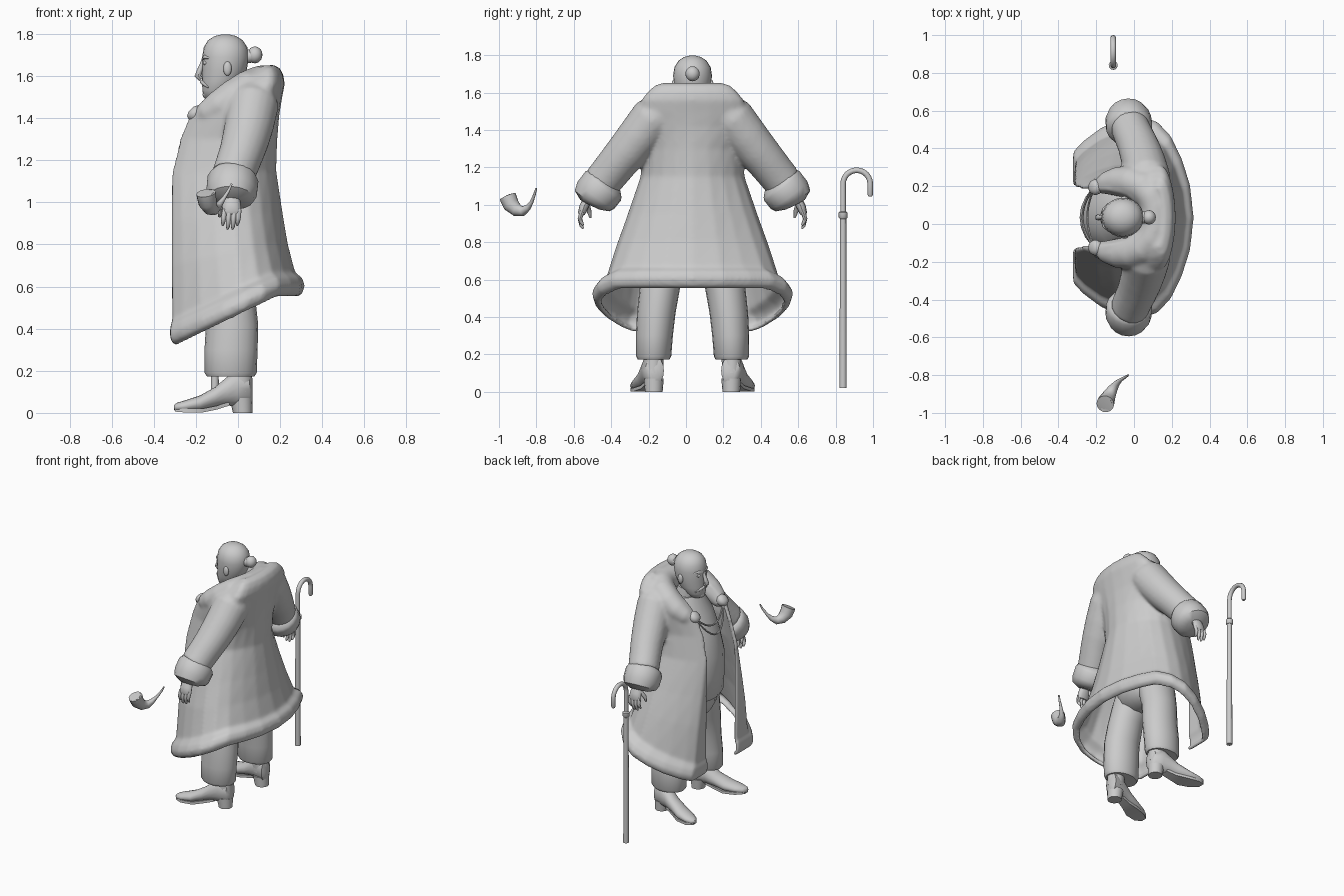
import bpy, bmesh, math
from mathutils import Vector as V

Y0 = 0.035  # body centre line; the figure faces -x
grey = bpy.data.materials.new("plain_grey")
grey.diffuse_color = (0.6, 0.6, 0.6, 1)


def finish(name, bm, angle=45):
    bmesh.ops.recalc_face_normals(bm, faces=bm.faces)
    me = bpy.data.meshes.new(name)
    bm.to_mesh(me)
    bm.free()
    me.materials.append(grey)
    ob = bpy.data.objects.new(name, me)
    bpy.context.collection.objects.link(ob)
    bpy.ops.object.select_all(action='DESELECT')
    ob.select_set(True)
    bpy.context.view_layer.objects.active = ob
    bpy.ops.object.shade_smooth_by_angle(angle=math.radians(angle))
    return ob


def skin(name, rings, closed=True, angle=45):
    """Join rings of points into one surface; closed rings get end caps."""
    bm = bmesh.new()
    vs = [[bm.verts.new(p) for p in r] for r in rings]
    n = len(vs[0])
    for a, b in zip(vs, vs[1:]):
        for i in range(n if closed else n - 1):
            j = (i + 1) % n
            bm.faces.new((a[i], a[j], b[j], b[i]))
    if closed:
        bm.faces.new(vs[0])
        bm.faces.new(vs[-1])
    return finish(name, bm, angle)


def ring(c, a, b, n=18):
    return [V(c) + V(a) * math.cos(t) + V(b) * math.sin(t)
            for t in (2 * math.pi * i / n for i in range(n))]


def stack(name, levels, n=20):
    """Horizontal ellipses: (z, x, y, rx, ry), y measured from the body centre."""
    return skin(name, [ring((x, Y0 + y, z), (rx, 0, 0), (0, ry, 0), n)
                       for z, x, y, rx, ry in levels])


def tube(name, pts, radii, n=14, y0=Y0):
    """Round tube through pts with a radius for each point."""
    pts = [V((p[0], p[1] + y0, p[2])) for p in pts]
    if not isinstance(radii, (list, tuple)):
        radii = [radii] * len(pts)
    rings, prev = [], None
    for i, p in enumerate(pts):
        t = (pts[min(i + 1, len(pts) - 1)] - pts[max(i - 1, 0)]).normalized()
        if prev is None:
            prev = t.orthogonal()
        a = (prev - t * prev.dot(t)).normalized()
        prev = a
        rings.append(ring(p, a * radii[i], t.cross(a) * radii[i], n))
    return skin(name, rings)


def ball(name, c, s):
    bm = bmesh.new()
    bmesh.ops.create_uvsphere(bm, u_segments=16, v_segments=10, radius=1)
    for v in bm.verts:
        v.co = V((c[0] + v.co.x * s[0], c[1] + Y0 + v.co.y * s[1], c[2] + v.co.z * s[2]))
    return finish(name, bm, 60)


# Coat with a rolled hem: open C-shaped sections, squarer across the shoulders
# (z back, z front, x front, x back, half width, half opening)
section = [(1, 0), (.97, .32), (.9, .58), (.81, .8), (.7, .94), (.56, 1), (.4, .97),
           (.23, .88), (.08, .75), (0, .65), (0, 0)]
levels = [(.558, .33, -.285, .27, .488, .165), (.575, .345, -.307, .297, .522, .165),
          (.605, .375, -.312, .306, .528, .165), (.635, .41, -.309, .295, .508, .165),
          (.66, .44, -.299, .262, .458, .165),
          (.80, .70, -.303, .225, .4, .165), (.95, .90, -.303, .2, .34, .165),
          (1.15, 1.13, -.303, .17, .268, .16), (1.3, 1.3, -.262, .175, .25, .15),
          (1.42, 1.42, -.21, .185, .27, .145), (1.5, 1.49, -.14, .198, .285, .14),
          (1.56, 1.53, -.08, .21, .262, .13), (1.6, 1.55, -.04, .205, .23, .12),
          (1.63, 1.56, -.02, .19, .2, .1), (1.645, 1.56, 0, .155, .15, .08)]


def coat_ring(zb, zf, xf, xb, w, o):
    half = []
    square = max(0, min(1, (zb - 1.2) / .25))
    for k, (u, v) in enumerate(section):
        y = o if k == len(section) - 1 else v * w
        if k == len(section) - 2:
            y = max(y, o + .01)
        if k < 6:
            u += (1 - u) * .45 * square
        half.append(V((xf + (xb - xf) * u, Y0 + y, zf + (zb - zf) * min(1, u / .82))))
    return [V((p.x, 2 * Y0 - p.y, p.z)) for p in half[:0:-1]] + half


coat = skin("coat", [coat_ring(*lv) for lv in levels], closed=False, angle=60)
sol = coat.modifiers.new("cloth", 'SOLIDIFY')
sol.thickness = .024
sol.offset = 0
bpy.ops.object.modifier_apply(modifier="cloth")
blend = [coat]

# Shawl collar, later blended with the coat and sleeves
side = [(-.195, .16, 1.39), (-.15, .18, 1.42), (-.09, .19, 1.453), (-.02, .187, 1.495),
        (.05, .162, 1.537), (.1, .108, 1.56), (.118, .05, 1.565)]
rad = [.035, .06, .078, .088, .09, .088, .086]
blend.append(tube("collar", side + [(x, -y, z) for x, y, z in side[::-1]], rad + rad[::-1], 20))

# Waistcoat, hips and neck
stack("waistcoat", [(.79, -.065, 0, .19, .205), (.82, -.07, 0, .205, .215),
                    (.95, -.075, 0, .21, .215), (1.1, -.078, 0, .21, .205),
                    (1.25, -.06, 0, .188, .195), (1.38, -.04, 0, .15, .185),
                    (1.5, -.02, 0, .1, .12)], 24)
stack("hips", [(.62, -.055, 0, .05, .1), (.66, -.055, 0, .13, .175), (.72, -.058, 0, .16, .195),
               (.82, -.06, 0, .17, .195)])
stack("neck", [(1.42, -.02, 0, .09, .1), (1.56, -.055, 0, .075, .08)])

# Chains between the clasps
for drop in (.1, .16):
    tube("clasp_chain", [(-.205 - (drop * .42) * (1 - t * t), .165 * t, 1.42 - drop * (1 - t * t))
                         for t in (i / 6 - 1 for i in range(13))], .006, 6)

# Head, nose, bun and chin
stack("head", [(1.49, -.112, 0, .035, .035), (1.5, -.108, 0, .055, .052),
               (1.53, -.095, 0, .074, .073), (1.575, -.078, 0, .093, .088),
               (1.63, -.064, 0, .106, .098), (1.69, -.059, 0, .111, .104),
               (1.735, -.059, 0, .104, .097), (1.77, -.06, 0, .082, .075),
               (1.79, -.06, 0, .05, .045), (1.797, -.06, 0, .018, .016)], 24)
tube("nose", [(-.163, 0, 1.675), (-.18, 0, 1.63), (-.19, 0, 1.6), (-.175, 0, 1.585)],
     [.01, .013, .017, .012], 8)
ball("hair_bun", (.08, 0, 1.7), (.036, .038, .04))
tube("bun_tie", [(.03, 0, 1.69), (.075, 0, 1.697)], .032)
ball("chin", (-.148, 0, 1.512), (.02, .03, .022))

for s in (-1, 1):
    # Face details
    ball("ear", (-.05, s * .1, 1.635), (.02, .013, .034))
    ball("eye", (-.152, s * .04, 1.662), (.014, .015, .011))
    tube("eyebrow", [(-.164, s * .015, 1.68), (-.158, s * .045, 1.69), (-.135, s * .072, 1.685)],
         [.009, .01, .005], 8)
    tube("moustache", [(-.172, s * .002, 1.573), (-.162, s * .03, 1.565), (-.14, s * .06, 1.545)],
         [.01, .011, .004], 8)

    # Round clasp on the lapel
    tube("coat_clasp", [(-.19, s * .16, 1.408), (-.205, s * .16, 1.423), (-.217, s * .16, 1.435),
                        (-.224, s * .16, 1.442)], [.036, .042, .036, .016], 16)

    # Sleeve and fur cuff
    blend.append(tube("sleeve", [(.075, s * .14, 1.51), (.07, s * .215, 1.457),
                                 (.053, s * .285, 1.365), (.034, s * .345, 1.29),
                                 (.017, s * .392, 1.235), (-.005, s * .44, 1.175),
                                 (-.025, s * .485, 1.12)],
                      [.11, .122, .117, .112, .107, .104, .102], 20))
    tube("cuff", [(-.02, s * .45, 1.13), (-.022, s * .462, 1.115), (-.025, s * .478, 1.1),
                  (-.03, s * .517, 1.05), (-.032, s * .537, 1.02), (-.033, s * .547, 1.0)],
         [.08, .112, .123, .122, .108, .06], 18)

    # Hand: palm, four fingers and a thumb
    skin("palm", [ring((x, Y0 + s * y, z), (rx, 0, 0), (0, ry, 0), 12) for x, y, z, rx, ry in
                  ((-.03, .555, 1.04, .035, .028), (-.03, .578, .995, .042, .027),
                   (-.03, .59, .96, .046, .022), (-.03, .592, .945, .042, .015))])
    for x, tip in ((-.065, .89), (-.042, .872), (-.018, .872), (.004, .89)):
        tube("finger", [(x, s * .59, .965), (x - .003, s * .602, .925),
                        (x - .006, s * .594, tip + .015), (x - .008, s * .585, tip)],
             [.013, .012, .01, .005], 8)
    tube("thumb", [(-.055, s * .565, 1.0), (-.082, s * .553, .965), (-.088, s * .545, .93)],
         [.016, .013, .006], 8)

    # Trouser leg
    stack("trouser_leg", [(.172, -.035, s * .208, .112, .085), (.19, -.035, s * .208, .124, .094),
                          (.3, -.033, s * .204, .126, .099), (.42, -.028, s * .194, .124, .103),
                          (.56, -.04, s * .174, .12, .108), (.7, -.055, s * .13, .125, .115),
                          (.8, -.06, s * .1, .12, .1)])

    # Shoe: upper, ankle, heel block and sole
    skin("shoe", [ring((x, Y0 + s * y, (lo + hi) / 2), (0, w, 0), (0, 0, (hi - lo) / 2), 16)
                  for x, y, lo, hi, w in
                  ((.068, .2, .06, .13, .025), (.055, .203, .035, .19, .05),
                   (.0, .215, .03, .21, .058), (-.05, .227, .035, .172, .055),
                   (-.11, .243, .025, .122, .055), (-.18, .264, .006, .083, .061),
                   (-.25, .282, .004, .06, .052), (-.29, .292, .006, .048, .034),
                   (-.305, .296, .014, .036, .014))])
    stack("shoe_ankle", [(.1, .012, s * .21, .058, .053), (.24, .005, s * .208, .06, .053)], 16)
    stack("shoe_heel", [(0, .022, s * .207, .046, .047), (.07, .015, s * .207, .055, .053)], 16)
    skin("shoe_sole", [[(x, Y0 + s * (y + a * w), z + b) for a, b in
                        ((-1, 0), (1, 0), (1, .018), (-1, .018))] for x, y, w, z in
                       ((-.04, .225, .03, .035), (-.1, .24, .036, .016), (-.17, .26, .056, .002),
                        (-.25, .282, .05, .002), (-.3, .294, .022, .006))])

# Blend coat, collar and sleeves into one soft garment
bpy.ops.object.select_all(action='DESELECT')
for ob in blend:
    ob.select_set(True)
bpy.context.view_layer.objects.active = coat
bpy.ops.object.join()
rem = coat.modifiers.new("blend", 'REMESH')
rem.mode = 'VOXEL'
rem.voxel_size = .0105
rem.use_smooth_shade = True
smo = coat.modifiers.new("soften", 'SMOOTH')
smo.factor = .5
smo.iterations = 9

# Walking cane beside the figure
tube("cane_shaft", [(-.11, .84, .02), (-.11, .84, .95)], [.019, .017], y0=0)
tube("cane_ring", [(-.11, .84, .925), (-.11, .84, .932), (-.11, .84, .958), (-.11, .84, .965)],
     [.018, .024, .024, .016], y0=0)
arc = [math.pi * (1 - i / 12) for i in range(13)]
tube("cane_handle", [(-.11, .84, .95)] +
     [(-.11, .9125 + .0725 * math.cos(t), 1.112 + .0725 * math.sin(t)) for t in arc] +
     [(-.11, .985, 1.055), (-.11, .985, 1.045)], [.015] * 15 + [.01], y0=0)

# Smoking pipe floating on the other side, with a hollow bowl
tube("pipe", [(-.14, -.935, 1.005), (-.152, -.953, 1.042), (-.152, -.953, 1.044),
              (-.145, -.935, 1.0), (-.13, -.905, .972), (-.112, -.872, .966), (-.092, -.845, .985),
              (-.07, -.825, 1.015), (-.045, -.81, 1.055), (-.03, -.8, 1.088)],
     [.028, .038, .047, .044, .035, .026, .017, .01, .007, .005], y0=0)
